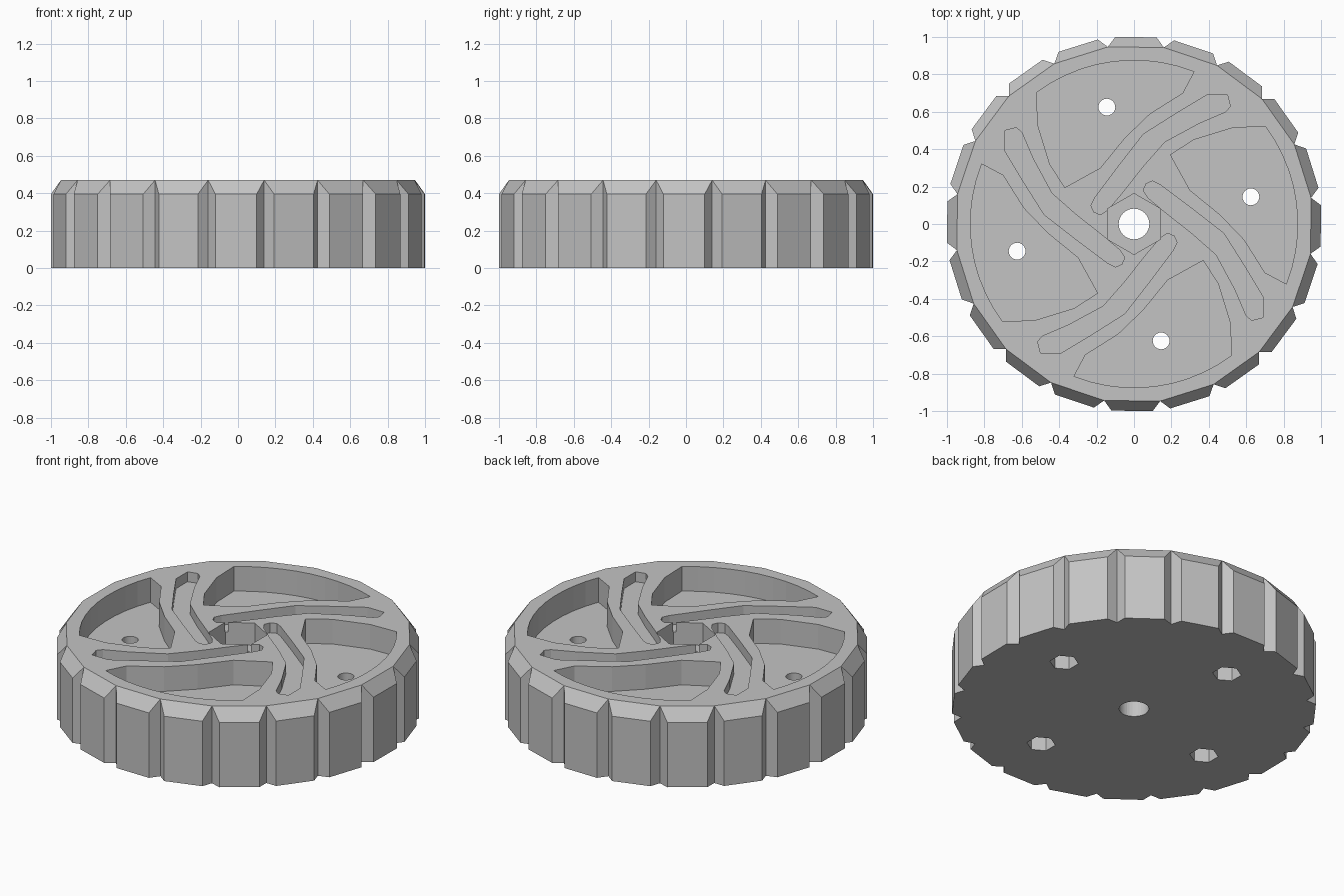
import bpy
import bmesh
from math import radians, cos, sin, pi
from mathutils import Matrix, Vector

if "Cube" in bpy.data.objects:
    bpy.data.objects.remove(bpy.data.objects["Cube"], do_unlink=True)

HEIGHT, CHAMFER_Z = 0.47, 0.395
TEETH = 20

grey = bpy.data.materials.new("plain grey")
grey.use_nodes = True
grey.diffuse_color = (0.55, 0.55, 0.55, 1)
grey.node_tree.nodes["Principled BSDF"].inputs["Base Color"].default_value = (0.55, 0.55, 0.55, 1)


def polar(radius, degrees, z=0.0):
    a = radians(degrees)
    return Vector((radius * cos(a), radius * sin(a), z))


def make_object(name, bm):
    bmesh.ops.recalc_face_normals(bm, faces=bm.faces)
    mesh = bpy.data.meshes.new(name)
    bm.to_mesh(mesh)
    bm.free()
    obj = bpy.data.objects.new(name, mesh)
    bpy.context.collection.objects.link(obj)
    mesh.materials.append(grey)
    return obj


def add_prism(bm, outline, z0, z1):
    """Extrude a closed 2D outline between two heights."""
    low = [bm.verts.new((p[0], p[1], z0)) for p in outline]
    high = [bm.verts.new((p[0], p[1], z1)) for p in outline]
    bm.faces.new(low)
    bm.faces.new(high)
    n = len(low)
    for i in range(n):
        j = (i + 1) % n
        bm.faces.new((low[i], low[j], high[j], high[i]))


def ring(sides, radius, centre=(0, 0), start=0):
    c = Vector((centre[0], centre[1], 0))
    return [c + polar(radius, start + 360 * i / sides) for i in range(sides)]


def cut(body, outlines, z0, z1):
    """Subtract a set of separate prisms from the body."""
    bm = bmesh.new()
    for outline in outlines:
        add_prism(bm, outline, z0, z1)
    cutter = make_object("cutter", bm)
    cutter.hide_render = True
    mod = body.modifiers.new("cut", "BOOLEAN")
    mod.operation = "DIFFERENCE"
    mod.solver = "EXACT"
    mod.object = cutter
    bpy.context.view_layer.objects.active = body
    bpy.ops.object.modifier_apply(modifier=mod.name)
    bpy.data.objects.remove(cutter, do_unlink=True)


def four(outline):
    """Repeat an outline at each quarter turn."""
    return [[Matrix.Rotation(k * pi / 2, 3, "Z") @ Vector((p[0], p[1], 0)) for p in outline]
            for k in range(4)]


# Toothed wheel body: V grooves between teeth, chamfered at the top rim
bm = bmesh.new()
low, mid, top = [], [], []
for i in range(TEETH):
    a = i * 360 / TEETH - 0.6
    groove = polar(0.957, a - 9)
    tips = [polar(1.005, a - 6.3), polar(1.005, a + 6.3)]
    low.append([bm.verts.new(p) for p in [groove] + tips])
    mid.append([bm.verts.new((p.x, p.y, CHAMFER_Z)) for p in tips])
    top.append(bm.verts.new((groove.x, groove.y, HEIGHT)))
for i in range(TEETH):
    j = (i + 1) % TEETH
    g, t0, t1 = low[i]
    m0, m1 = mid[i]
    bm.faces.new((g, t0, m0, top[i]))
    bm.faces.new((t0, t1, m1, m0))
    bm.faces.new((t1, low[j][0], top[j], m1))
    bm.faces.new((m0, m1, top[j], top[i]))
bm.faces.new([v for tooth in low for v in tooth])
bm.faces.new(top)
wheel = make_object("wheel", bm)

# Large swept pockets: outer arc plus curved spoke edges
arc = [polar(0.875, 68.5 + 58 * i / 10) for i in range(11)]
pocket = arc + [(-0.515, 0.53), (-0.45, 0.32), (-0.37, 0.195), (-0.18, 0.30),
                (-0.05, 0.46), (0.085, 0.59), (0.26, 0.70)]
cut(wheel, four(pocket), 0.32, 0.6)

# Narrow curved slots along the spokes
slot = [(-0.23, 0.10), (-0.21, 0.14), (-0.09, 0.30), (0.05, 0.48), (0.24, 0.60),
        (0.39, 0.69), (0.50, 0.69), (0.515, 0.63), (0.49, 0.60), (0.35, 0.54),
        (0.165, 0.44), (0.05, 0.31), (-0.06, 0.17), (-0.14, 0.075), (-0.18, 0.05),
        (-0.215, 0.065)]
cut(wheel, four(slot), 0.41, 0.6)

# Hexagonal hub recess and shaft hole
cut(wheel, [ring(6, 0.163, start=30)], 0.335, 0.6)
cut(wheel, [ring(32, 0.082)], -0.1, 0.6)

# Bolt holes with hexagonal nut recesses underneath
bolts = [(-0.145, 0.625), (0.145, -0.625), (0.625, 0.145), (-0.625, -0.145)]
cut(wheel, [ring(24, 0.045, c) for c in bolts], -0.1, 0.6)
cut(wheel, [ring(6, 0.08, c, 30) for c in bolts], -0.1, 0.15)
